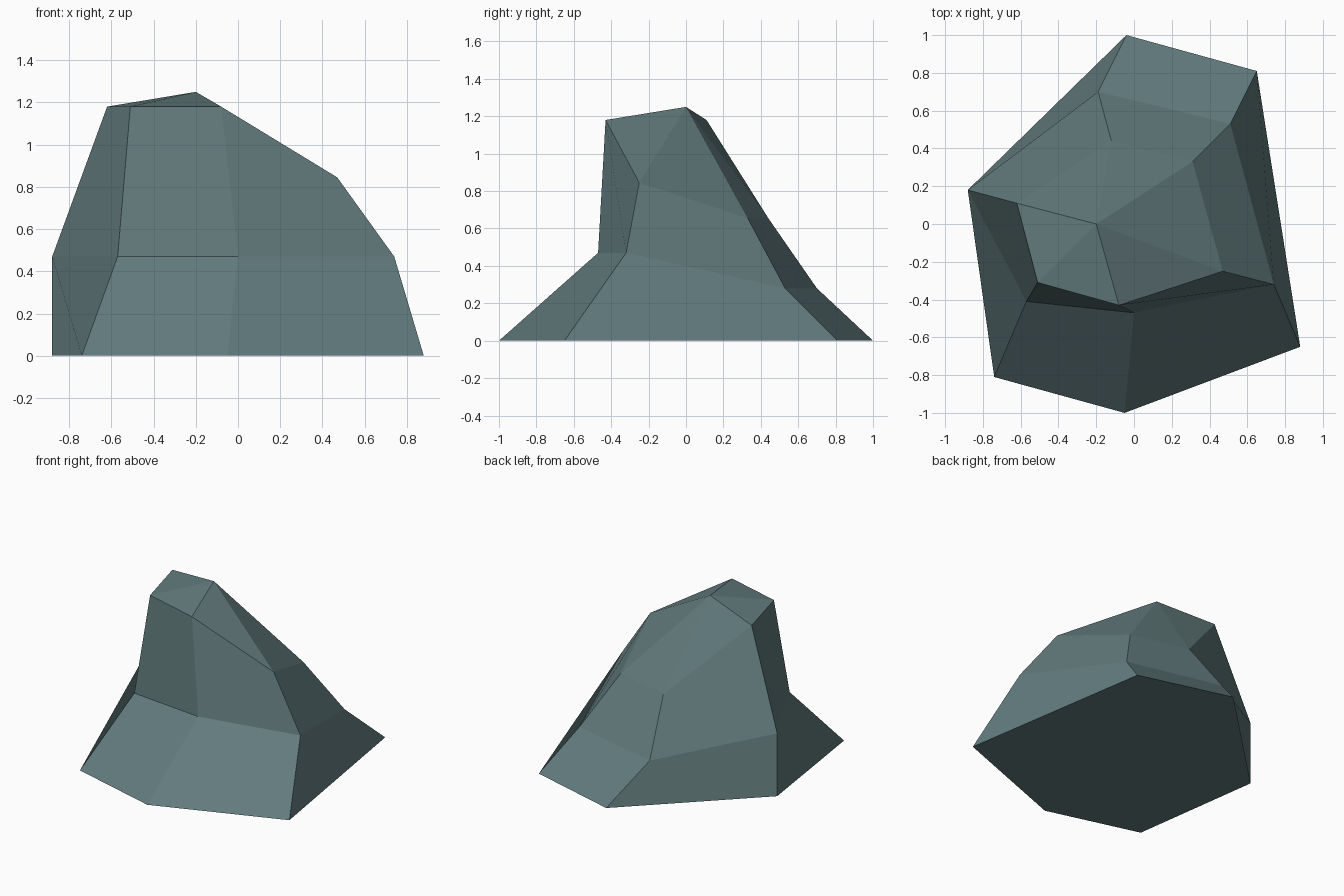
import bpy
import bmesh

if "Cube" in bpy.data.objects:
    bpy.data.objects.remove(bpy.data.objects["Cube"])

# Three six-sided outlines, counter-clockwise from the front left corner
FOOT = [(-0.74, -0.81, 0), (-0.05, -1.0, 0), (0.88, -0.65, 0),
        (0.65, 0.81, 0), (-0.04, 1.0, 0), (-0.88, 0.18, 0)]
SHOULDER = [(-0.57, -0.41, 0.47), (0.0, -0.47, 0.47), (0.74, -0.32, 0.47),
            (0.51, 0.53, 0.28), (-0.19, 0.70, 0.28), (-0.88, 0.18, 0.47)]
CROWN = [(-0.51, -0.31, 1.18), (-0.08, -0.43, 1.18), (0.47, -0.25, 0.845),
         (0.31, 0.33, 0.655), (-0.12, 0.44, 0.655), (-0.62, 0.11, 1.18)]
PEAK = (-0.20, 0.0, 1.25)

bm = bmesh.new()
rings = [[bm.verts.new(p) for p in ring] for ring in (FOOT, SHOULDER, CROWN)]
peak = bm.verts.new(PEAK)

# Flat underside
bm.faces.new(rings[0][::-1])

# Side bands between neighbouring outlines
for low, high in zip(rings, rings[1:]):
    for i in range(6):
        j = (i + 1) % 6
        bm.faces.new((low[j], high[j], high[i], low[i]))

# Cap fan meeting at the peak
for i in range(6):
    bm.faces.new((rings[2][i], rings[2][(i + 1) % 6], peak))

mesh = bpy.data.meshes.new("rock")
bm.to_mesh(mesh)
bm.free()

# Single slate colour
slate = bpy.data.materials.new("slate grey")
slate.diffuse_color = (0.125, 0.2, 0.208, 1)
slate.use_nodes = True
slate.node_tree.nodes["Principled BSDF"].inputs["Base Color"].default_value = slate.diffuse_color
mesh.materials.append(slate)

rock = bpy.data.objects.new("rock", mesh)
bpy.context.collection.objects.link(rock)
